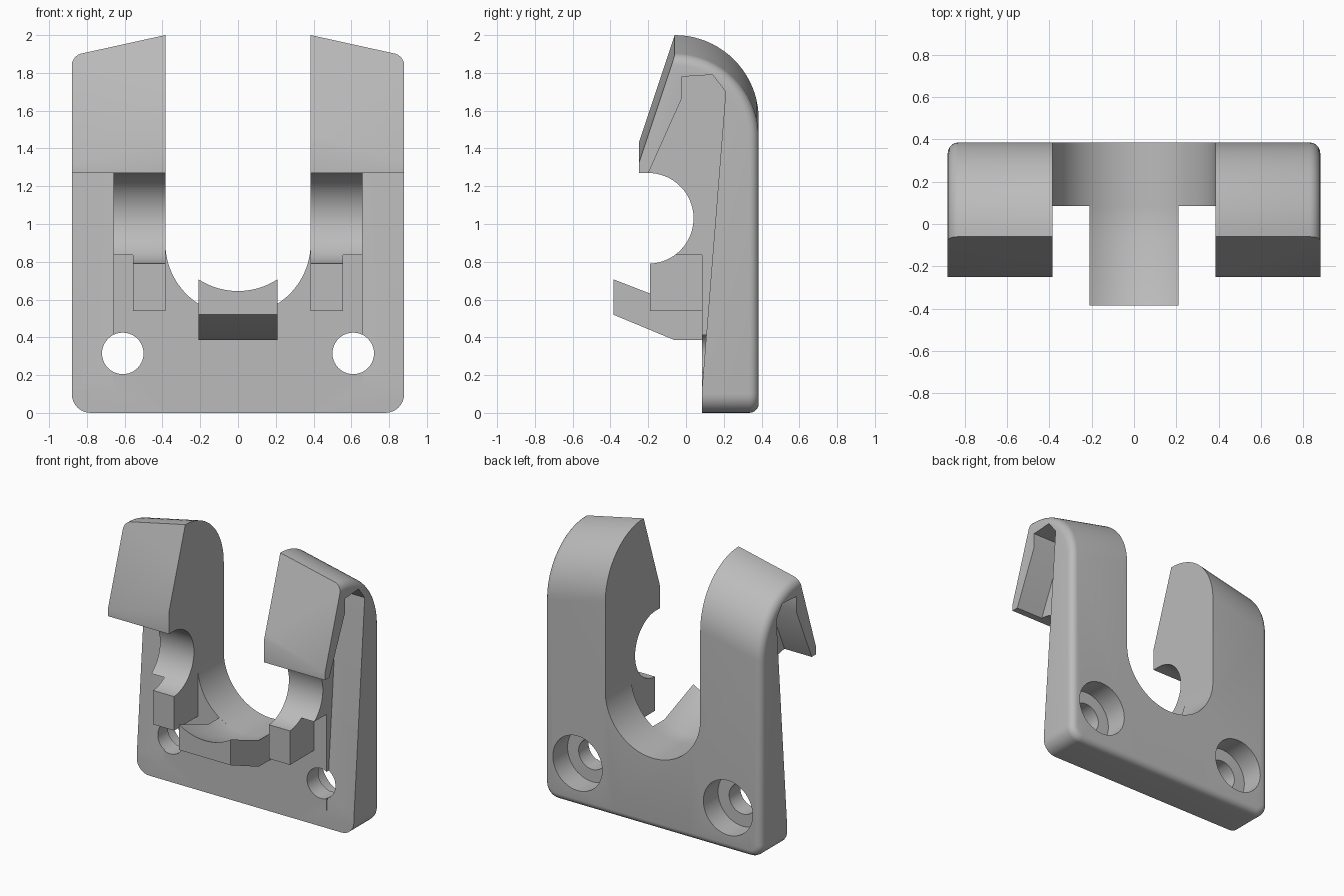
import bpy, bmesh, math
from mathutils import Vector, Matrix

cube = bpy.data.objects.get("Cube")
if cube:
    bpy.data.objects.remove(cube, do_unlink=True)

grey = bpy.data.materials.new("plain grey")
grey.use_nodes = True
colour = (0.5, 0.5, 0.5, 1)
grey.diffuse_color = colour
grey.node_tree.nodes["Principled BSDF"].inputs["Base Color"].default_value = colour


def arc(cu, cv, r, start, end, n):
    """Points on an arc, angles in degrees."""
    angles = [math.radians(start + (end - start) * i / n) for i in range(n + 1)]
    return [(cu + r * math.cos(a), cv + r * math.sin(a)) for a in angles]


def loft(sections):
    """Closed solid through equal-sized rings of points."""
    bm = bmesh.new()
    rings = [[bm.verts.new(p) for p in s] for s in sections]
    for a, b in zip(rings, rings[1:]):
        for i in range(len(a)):
            j = (i + 1) % len(a)
            bm.faces.new((a[i], a[j], b[j], b[i]))
    bm.faces.new(rings[0])
    bm.faces.new(rings[-1])
    bmesh.ops.recalc_face_normals(bm, faces=bm.faces)
    return bm


def make(name, bm):
    mesh = bpy.data.meshes.new(name)
    bm.to_mesh(mesh)
    bm.free()
    mesh.materials.append(grey)
    ob = bpy.data.objects.new(name, mesh)
    bpy.context.collection.objects.link(ob)
    return ob


def activate(ob):
    bpy.ops.object.select_all(action='DESELECT')
    ob.select_set(True)
    bpy.context.view_layer.objects.active = ob


def cut(target, bm):
    """Subtract a solid from the target."""
    cutter = make("cutter", bm)
    cutter.hide_render = True
    mod = target.modifiers.new("cut", 'BOOLEAN')
    mod.operation = 'DIFFERENCE'
    mod.solver = 'EXACT'
    mod.object = cutter
    activate(target)
    bpy.ops.object.modifier_apply(modifier=mod.name)
    bpy.data.objects.remove(cutter, do_unlink=True)


def prism_x(points, x0, x1):
    return loft([[(x, y, z) for y, z in points] for x in (x0, x1)])


def prism_y(points, y0, y1):
    return loft([[(x, y, z) for x, z in points] for y in (y0, y1)])


def rect(u0, u1, v0, v1):
    return [(u0, v0), (u1, v0), (u1, v1), (u0, v1)]


# Bracket body: side profile lofted across the width, top falling outwards
WIDE, BACK, FRONT, SLOT = 0.88, 0.385, 0.085, 0.385
profile = [(FRONT, 0), (BACK, 0)]
profile += arc(-0.06, 1.555, 0.445, 0, 90, 20)
profile += [(-0.25, 1.43), (-0.25, 1.27)]
profile += arc(-0.2, 1.03, 0.24, 90, -88, 32)
profile += [(-0.19, 0.54), (FRONT, 0.54)]


def section(x):
    drop = (abs(x) - SLOT) * 0.22
    return [(x, y, z - drop if z > 1.4 else z) for y, z in profile]


bm = loft([section(x) for x in (-WIDE, -0.3, 0.3, WIDE)])

# Round the lower corners
corners = [e for e in bm.edges if all(abs(v.co.x) > 0.87 and v.co.z < 0.01 for v in e.verts)]
bmesh.ops.bevel(bm, geom=corners, offset=0.1, segments=8, profile=0.5, affect='EDGES')


# Soften the rear outline, over the shoulders and along the bottom
def on_rear_rim(e):
    a, b = (v.co for v in e.verts)
    if e.calc_face_angle(0) < math.radians(40):
        return False
    if abs(a.x - b.x) > 0.2 and a.z > 1:
        return False
    return all(c.y > BACK - 0.002 or (c.y > -0.07 and c.z > 1.43) for c in (a, b))


bm.normal_update()
rim = [e for e in bm.edges if on_rear_rim(e)]
bmesh.ops.bevel(bm, geom=rim, offset=0.05, segments=5, profile=0.5, affect='EDGES')
body = make("bracket_body", bm)

# Open the middle and the rounded slot between the arms
cut(body, prism_x(rect(-1, FRONT, -0.2, 2.4), -SLOT, SLOT))
cut(body, prism_y(arc(0, 0.9, SLOT, 180, 360, 40) + [(SLOT, 2.4), (-SLOT, 2.4)], -1, 1))

# Hollow each arm from outside, notch the tabs, and drill the screw holes
pocket = [(FRONT, 0.13), (0.21, 1.7), (0.14, 1.79), (-0.02, 1.78), (-0.02, 1.67),
          (-0.2, 1.268), (-0.5, 1.268), (-0.5, 0.13)]
for side in (-1, 1):
    cut(body, prism_x(pocket, side * 0.66, side * 1.1))
    cut(body, prism_x(rect(-0.5, FRONT, 0.3, 0.835), side * 0.555, side * 0.7))
    for radius, start in ((0.11, -0.3), (0.2, 0.215)):
        cut(body, prism_y(arc(side * 0.61, 0.315, radius, 0, 351, 39), start, 0.6))

# Front lip with a dished top that runs down into the slot
lip_sections = []
for i in range(17):
    x = -0.21 + 0.42 * i / 16
    dip = math.sqrt(SLOT ** 2 - x ** 2)
    outline = [(-0.385, 0.52), (-0.06, 0.385), (FRONT, 0.385),
               (FRONT, 0.9 - dip), (-0.05, 0.9 - dip), (-0.385, 1.03 - dip)]
    lip_sections.append([(x, y, z) for y, z in outline])
lip = make("front_lip", loft(lip_sections))

for ob in (body, lip):
    activate(ob)
    bpy.ops.object.shade_smooth_by_angle(angle=math.radians(25))
